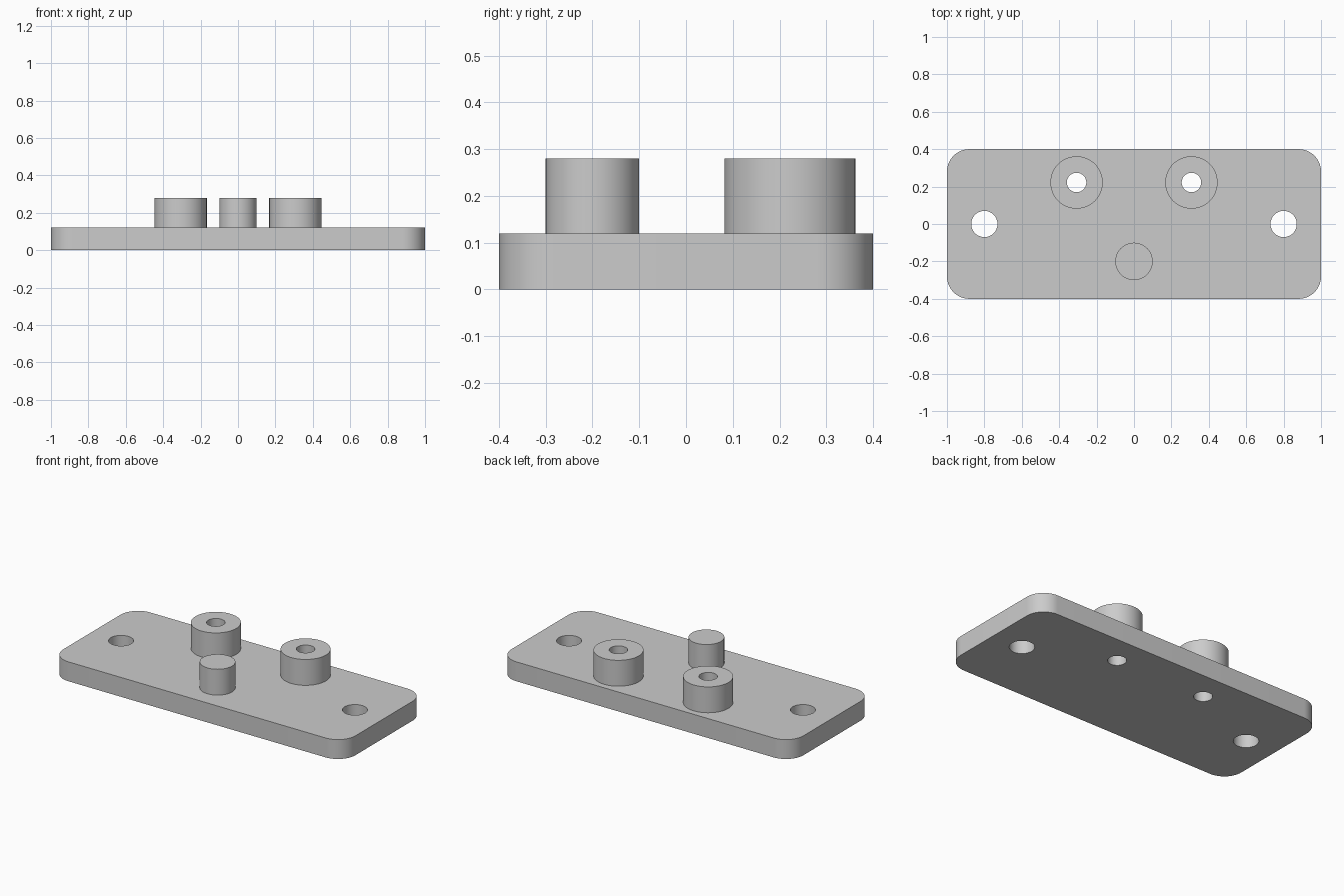
import bpy
import bmesh
from math import cos, sin, pi, radians

cube = bpy.data.objects.get("Cube")
if cube:
    bpy.data.objects.remove(cube, do_unlink=True)

# Single plain grey finish
GREY = (0.6, 0.6, 0.6, 1.0)
grey = bpy.data.materials.new("plain grey")
grey.use_nodes = True
grey.diffuse_color = GREY
grey.node_tree.nodes["Principled BSDF"].inputs["Base Color"].default_value = GREY

PLATE_TOP = 0.12
BOSS_TOP = 0.28
BOSS_X, BOSS_Y = 0.307, 0.222
BORE = 0.052


def circle(x, y, r, n=64):
    return [(x + r * cos(2 * pi * i / n), y + r * sin(2 * pi * i / n)) for i in range(n)]


def rounded_rectangle(half_x, half_y, r, steps=16):
    points = []
    for quarter, (sx, sy) in enumerate([(1, 1), (-1, 1), (-1, -1), (1, -1)]):
        for i in range(steps + 1):
            a = (quarter + i / steps) * pi / 2
            points.append((sx * (half_x - r) + r * cos(a), sy * (half_y - r) + r * sin(a)))
    return points


def extruded(name, loops, bottom, top):
    """Fill an outline, leaving inner loops open, and extrude it upward."""
    bm = bmesh.new()
    for loop in loops:
        verts = [bm.verts.new((x, y, bottom)) for x, y in loop]
        for a, b in zip(verts, verts[1:] + verts[:1]):
            bm.edges.new((a, b))
    bmesh.ops.triangle_fill(bm, edges=bm.edges[:], use_beauty=True, normal=(0, 0, 1))
    result = bmesh.ops.extrude_face_region(bm, geom=bm.faces[:])
    raised = [v for v in result["geom"] if isinstance(v, bmesh.types.BMVert)]
    bmesh.ops.translate(bm, verts=raised, vec=(0, 0, top - bottom))
    bmesh.ops.recalc_face_normals(bm, faces=bm.faces[:])
    mesh = bpy.data.meshes.new(name)
    bm.to_mesh(mesh)
    bm.free()
    mesh.materials.append(grey)
    obj = bpy.data.objects.new(name, mesh)
    bpy.context.collection.objects.link(obj)
    bpy.ops.object.select_all(action="DESELECT")
    obj.select_set(True)
    bpy.context.view_layer.objects.active = obj
    bpy.ops.object.shade_smooth_by_angle(angle=radians(30))
    return obj


# Base plate with mounting holes and through bores
plate_loops = [rounded_rectangle(1.0, 0.4, 0.12)]
for side in (-1, 1):
    plate_loops.append(circle(side * 0.8, 0, 0.07))
    plate_loops.append(circle(side * BOSS_X, BOSS_Y, BORE))
extruded("base_plate", plate_loops, 0, PLATE_TOP)

# Pair of bored bosses
for name, side in (("left_boss", 1), ("right_boss", -1)):
    x = side * BOSS_X
    extruded(name, [circle(x, BOSS_Y, 0.14), circle(x, BOSS_Y, BORE)], PLATE_TOP, BOSS_TOP)

# Solid locating pin
extruded("front_pin", [circle(0, -0.2, 0.1)], PLATE_TOP, BOSS_TOP)
